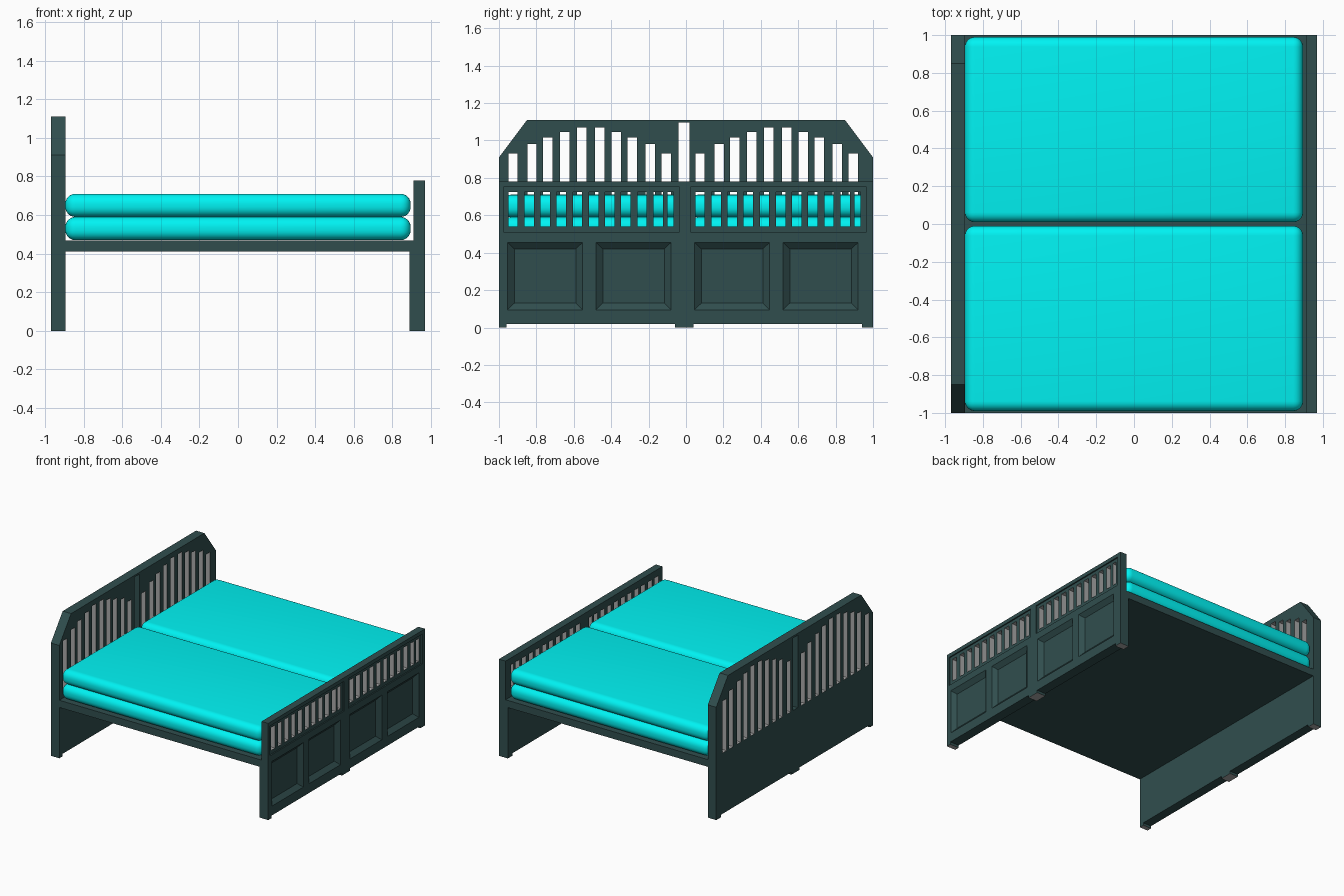
import bpy, bmesh, math

if "Cube" in bpy.data.objects:
    bpy.data.objects.remove(bpy.data.objects["Cube"])


def material(name, rgb):
    m = bpy.data.materials.new(name)
    m.diffuse_color = (*rgb, 1)
    m.use_nodes = True
    m.node_tree.nodes["Principled BSDF"].inputs["Base Color"].default_value = m.diffuse_color
    return m


DARK = material("dark_slate", (0.03, 0.076, 0.076))
GREY = material("cut_grey", (0.4, 0.4, 0.4))
CYAN = material("cyan_fabric", (0.0, 0.9, 0.9))


def finish(bm, name, mats):
    bmesh.ops.recalc_face_normals(bm, faces=bm.faces[:])
    me = bpy.data.meshes.new(name)
    bm.to_mesh(me)
    bm.free()
    for m in mats:
        me.materials.append(m)
    ob = bpy.data.objects.new(name, me)
    bpy.context.collection.objects.link(ob)
    return ob


def loft(bm, a, b, index=0):
    """Closed solid between two matching point loops."""
    va, vb = [bm.verts.new(p) for p in a], [bm.verts.new(p) for p in b]
    n = len(va)
    faces = [bm.faces.new(va), bm.faces.new(vb)]
    faces += [bm.faces.new((va[i], va[(i + 1) % n], vb[(i + 1) % n], vb[i])) for i in range(n)]
    for f in faces:
        f.material_index = index


def rect(x, y0, y1, z0, z1):
    return [(x, y0, z0), (x, y1, z0), (x, y1, z1), (x, y0, z1)]


def box(bm, x0, x1, y0, y1, z0, z1, index=0):
    loft(bm, rect(x0, y0, y1, z0, z1), rect(x1, y0, y1, z0, z1), index)


def cut(ob, bm):
    """Subtract the solids in bm from ob, then discard the cutter."""
    c = finish(bm, "cutter", [DARK, GREY])
    c.hide_render = True
    mod = ob.modifiers.new("cut", 'BOOLEAN')
    mod.operation, mod.solver, mod.object = 'DIFFERENCE', 'EXACT', c
    bpy.context.view_layer.objects.active = ob
    bpy.ops.object.modifier_apply(modifier=mod.name)
    bpy.data.objects.remove(c)


def grey_soles(ob):
    for p in ob.data.polygons:
        if p.center.z < 0.001:
            p.material_index = 1


def foot_gaps(bm, x0, x1):
    for s in (0, 1):
        box(bm, x0, x1, -0.96 + s, -0.06 + s, -0.1, 0.02)


# headboard with chamfered top corners
outline = [(-1, 0), (1, 0), (1, 0.91), (0.85, 1.11), (-0.85, 1.11), (-1, 0.91)]
bm = bmesh.new()
loft(bm, [(-0.97, y, z) for y, z in outline], [(-0.895, y, z) for y, z in outline])
headboard = finish(bm, "headboard", [DARK, GREY])

# arched rows of slots, centre gap and clearance between the feet
slot_y = [-0.925, -0.823, -0.74, -0.649, -0.558, -0.462, -0.373, -0.288, -0.191, -0.106]
slot_top = [0.93, 0.98, 1.015, 1.045, 1.07]
bm = bmesh.new()
for s in (0, 1):
    for y, top in zip(slot_y, slot_top + slot_top[::-1]):
        box(bm, -1.1, -0.8, y + s - 0.025, y + s + 0.025, 0.51, top, 1)
box(bm, -1.1, -0.8, -0.04, 0.02, 0.51, 1.095)
foot_gaps(bm, -1.1, -0.8)
cut(headboard, bm)
grey_soles(headboard)

# footboard, thicker below the platform
side = [(0.89, 0), (0.97, 0), (0.97, 0.78), (0.91, 0.78), (0.91, 0.41), (0.89, 0.41)]
bm = bmesh.new()
loft(bm, [(x, -1, z) for x, z in side], [(x, 1, z) for x, z in side])
footboard = finish(bm, "footboard", [DARK, GREY])

# recessed slot frames and bevelled panels on the outer face
bm = bmesh.new()
for s in (0, 1):
    box(bm, 0.96, 1.1, -0.975 + s, -0.035 + s, 0.51, 0.75)
    for y0 in (-0.955, -0.482):
        y0 += s
        y1 = y0 + 0.403
        e = 0.012
        loft(bm, rect(0.98, y0 - e, y1 + e, 0.095 - e, 0.455 + e),
             rect(0.94, y0 + 0.037, y1 - 0.037, 0.13, 0.42))
foot_gaps(bm, 0.8, 1.1)
cut(footboard, bm)

# footboard slots, the last one of each row narrower
bm = bmesh.new()
for s in (0, 1):
    for i in range(11):
        y = -0.925 + 0.0862 * i + s if i < 10 else -0.083 + s
        h = 0.025 if i < 10 else 0.017
        box(bm, 0.8, 1.1, y - h, y + h, 0.54, 0.725, 1)
cut(footboard, bm)
grey_soles(footboard)

# platform
bm = bmesh.new()
box(bm, -0.895, 0.91, -1, 1, 0.41, 0.468)
finish(bm, "platform", [DARK])

# two stacked rounded mattresses on each side
for side_name, yc in (("left", -0.5), ("right", 0.5)):
    for level, z0 in (("lower", 0.47), ("upper", 0.59)):
        bm = bmesh.new()
        box(bm, -0.895, 0.895, yc - 0.49, yc + 0.49, z0, z0 + 0.12)
        ob = finish(bm, f"{side_name}_{level}_mattress", [CYAN])
        bev = ob.modifiers.new("round", 'BEVEL')
        bev.width, bev.segments = 0.052, 6
        for p in ob.data.polygons:
            p.use_smooth = True
